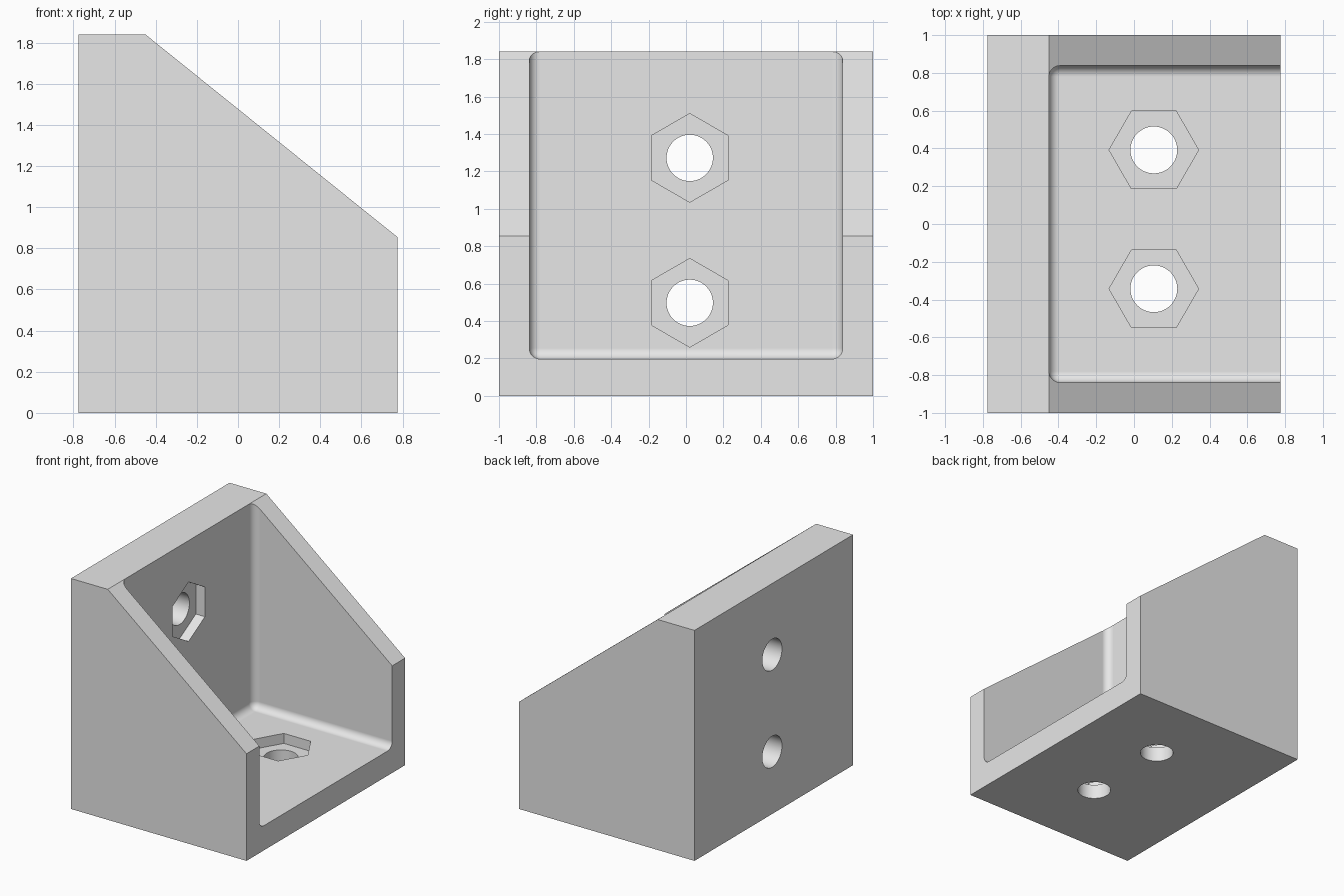
import bpy, bmesh
from math import cos, sin, tau
from mathutils import Vector

if "Cube" in bpy.data.objects:
    bpy.data.objects.remove(bpy.data.objects["Cube"], do_unlink=True)

grey = bpy.data.materials.new("plain_grey")
grey.use_nodes = True
grey.diffuse_color = (0.8, 0.8, 0.8, 1)
grey.node_tree.nodes["Principled BSDF"].inputs["Base Color"].default_value = (0.8, 0.8, 0.8, 1)

X, Y, Z = Vector((1, 0, 0)), Vector((0, 1, 0)), Vector((0, 0, 1))


def prism(name, points, sweep, fillet=0):
    """Extrude a closed outline along a vector, optionally rounding its edges."""
    bm = bmesh.new()
    face = bm.faces.new([bm.verts.new(p) for p in points])
    top = bmesh.ops.extrude_face_region(bm, geom=[face])["geom"]
    bmesh.ops.translate(bm, vec=sweep, verts=[g for g in top if isinstance(g, bmesh.types.BMVert)])
    bmesh.ops.recalc_face_normals(bm, faces=bm.faces)
    if fillet:
        bmesh.ops.bevel(bm, geom=list(bm.edges), offset=fillet, segments=8,
                        profile=0.5, affect='EDGES')
    mesh = bpy.data.meshes.new(name)
    bm.to_mesh(mesh)
    bm.free()
    mesh.materials.append(grey)
    obj = bpy.data.objects.new(name, mesh)
    bpy.context.collection.objects.link(obj)
    return obj


def ring(centre, u, v, radius, sides):
    return [centre + radius * (cos(tau * i / sides) * u + sin(tau * i / sides) * v)
            for i in range(sides)]


# Solid body with the sloped side profile
profile = [(-0.775, 0), (0.775, 0), (0.775, 0.855), (-0.45, 1.84), (-0.775, 1.84)]
bracket = prism("corner_bracket", [Vector((x, -1, z)) for x, z in profile], 2 * Y)

# Filleted pocket between the side walls
outline = [(-0.45, -0.838), (1.5, -0.838), (1.5, 0.838), (-0.45, 0.838)]
cutters = [prism("pocket_cutter", [Vector((x, y, 0.197)) for x, y in outline], 2.5 * Z, 0.058)]


# Bolt holes with hexagonal nut recesses
def bolt(surface, axis, u, v):
    cutters.append(prism("hole_cutter", ring(surface - 0.6 * axis, u, v, 0.124, 48), 1.0 * axis))
    cutters.append(prism("nut_cutter", ring(surface - 0.08 * axis, u, v, 0.237, 6), 0.4 * axis))


for z in (0.497, 1.272):
    bolt(Vector((-0.45, 0.02, z)), X, Z, Y)
for y in (-0.343, 0.392):
    bolt(Vector((0.105, y, 0.197)), Z, X, Y)

bpy.context.view_layer.objects.active = bracket
bracket.select_set(True)
for cutter in cutters:
    cutter.hide_render = True
    mod = bracket.modifiers.new("cut", 'BOOLEAN')
    mod.operation = 'DIFFERENCE'
    mod.solver = 'EXACT'
    mod.object = cutter
    bpy.ops.object.modifier_apply(modifier=mod.name)
    bpy.data.objects.remove(cutter, do_unlink=True)

# Smooth fillets and bores, crisp edges, flat walls
bpy.ops.object.shade_smooth_by_angle(angle=0.5)
weighted = bracket.modifiers.new("flat_walls", 'WEIGHTED_NORMAL')
weighted.keep_sharp = True
